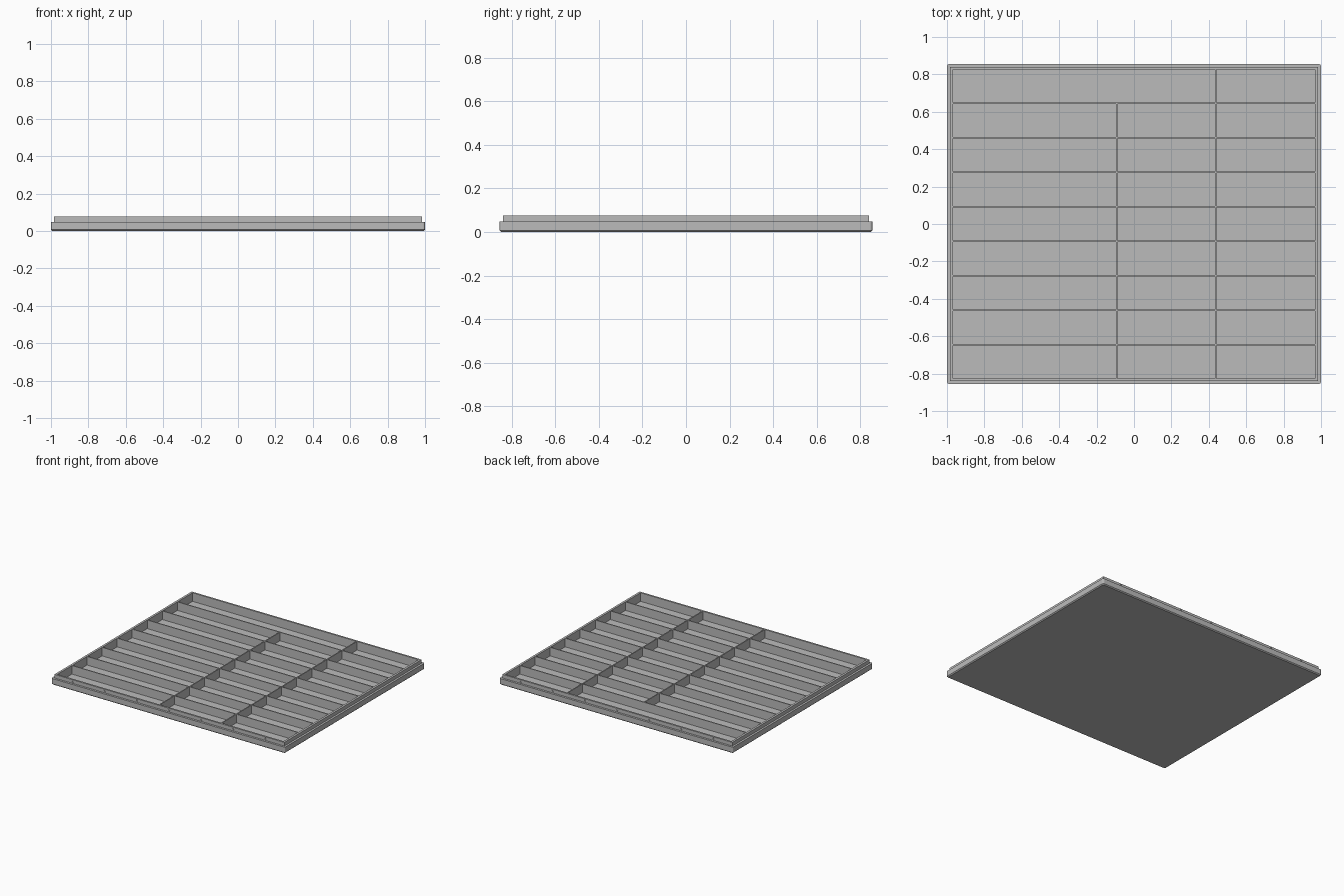
import bpy
import bmesh
from math import cos, sin, pi
from mathutils import Matrix

old = bpy.data.objects.get("Cube")
if old:
    bpy.data.objects.remove(old)

grey = bpy.data.materials.new("grey plastic")
grey.use_nodes = True
colour = (0.5, 0.5, 0.5, 1)
grey.diffuse_color = colour
grey.node_tree.nodes["Principled BSDF"].inputs["Base Color"].default_value = colour

HX, HY = 1.0, 0.855        # outer half sizes
RIM_Z, LEDGE_Z, FLOOR_Z = 0.076, 0.048, 0.01
IN_X, IN_Y = 0.967, 0.825  # inner half sizes
WALL = 0.008


def finish(bm, name):
    bmesh.ops.remove_doubles(bm, verts=bm.verts, dist=1e-5)
    bmesh.ops.recalc_face_normals(bm, faces=bm.faces)
    mesh = bpy.data.meshes.new(name)
    bm.to_mesh(mesh)
    bm.free()
    mesh.materials.append(grey)
    obj = bpy.data.objects.new(name, mesh)
    bpy.context.collection.objects.link(obj)
    return obj


def ring(bm, hx, hy, z, radius):
    """Rectangle with rounded corners, as a loop of vertices."""
    verts = []
    for corner, (sx, sy) in enumerate(((1, 1), (-1, 1), (-1, -1), (1, -1))):
        for step in range(4):
            a = (corner + step / 3) * pi / 2
            verts.append(bm.verts.new((sx * (hx - radius) + radius * cos(a),
                                       sy * (hy - radius) + radius * sin(a), z)))
    return verts


def box(name, x0, x1, y0, y1, z0, z1):
    bm = bmesh.new()
    bmesh.ops.create_cube(bm, size=1)
    bmesh.ops.scale(bm, vec=(x1 - x0, y1 - y0, z1 - z0), verts=bm.verts)
    bmesh.ops.translate(bm, vec=((x0 + x1) / 2, (y0 + y1) / 2, (z0 + z1) / 2),
                        verts=bm.verts)
    return finish(bm, name)


# Tray shell: chamfered base, stepped ledge, rim and hollow inside
bm = bmesh.new()
levels = [(HX - 0.007, HY - 0.007, 0, 0.006),
          (HX, HY, 0.007, 0.012),
          (HX, HY, LEDGE_Z, 0.012),
          (HX - 0.016, HY - 0.016, LEDGE_Z, 0),
          (HX - 0.016, HY - 0.016, RIM_Z, 0),
          (IN_X, IN_Y, RIM_Z, 0),
          (IN_X, IN_Y, FLOOR_Z, 0)]
rings = [ring(bm, *level) for level in levels]
for low, high in zip(rings, rings[1:]):
    for i in range(len(low)):
        j = (i + 1) % len(low)
        bm.faces.new((low[i], low[j], high[j], high[i]))
bm.faces.new(rings[0])
bm.faces.new(rings[-1])
tray = finish(bm, "tray_shell")

# Snap dimples along the front and back of the rim
bm = bmesh.new()
for side in (-1, 1):
    for i in range(-3, 4):
        place = Matrix.Translation((i * 0.275, side * (HY - 0.016), 0.064))
        bmesh.ops.create_cone(bm, cap_ends=True, segments=4, radius1=0.009,
                              radius2=0.009, depth=0.012,
                              matrix=place @ Matrix.Rotation(pi / 2, 4, "X"))
cutter = finish(bm, "dimple_cutter")
cutter.hide_render = True
cut = tray.modifiers.new("dimples", "BOOLEAN")
cut.operation = "DIFFERENCE"
cut.solver = "EXACT"
cut.object = cutter
bpy.context.view_layer.objects.active = tray
bpy.ops.object.modifier_apply(modifier=cut.name)
bpy.data.objects.remove(cutter)

# Row dividers across the full width
ROWS = 9
pitch = (2 * IN_Y + WALL) / ROWS
for row in range(1, ROWS):
    y = -IN_Y + row * pitch
    box(f"row_divider_{row}", -IN_X, IN_X, y - WALL, y, FLOOR_Z, RIM_Z)

# Column dividers; the left one stops before the last row
for name, x, rows in (("short_column", -0.093, ROWS - 1), ("long_column", 0.437, ROWS)):
    for row in range(rows):
        y = -IN_Y + row * pitch
        box(f"{name}_divider_{row + 1}", x - WALL / 2, x + WALL / 2,
            y, y + pitch - WALL, FLOOR_Z, RIM_Z)
